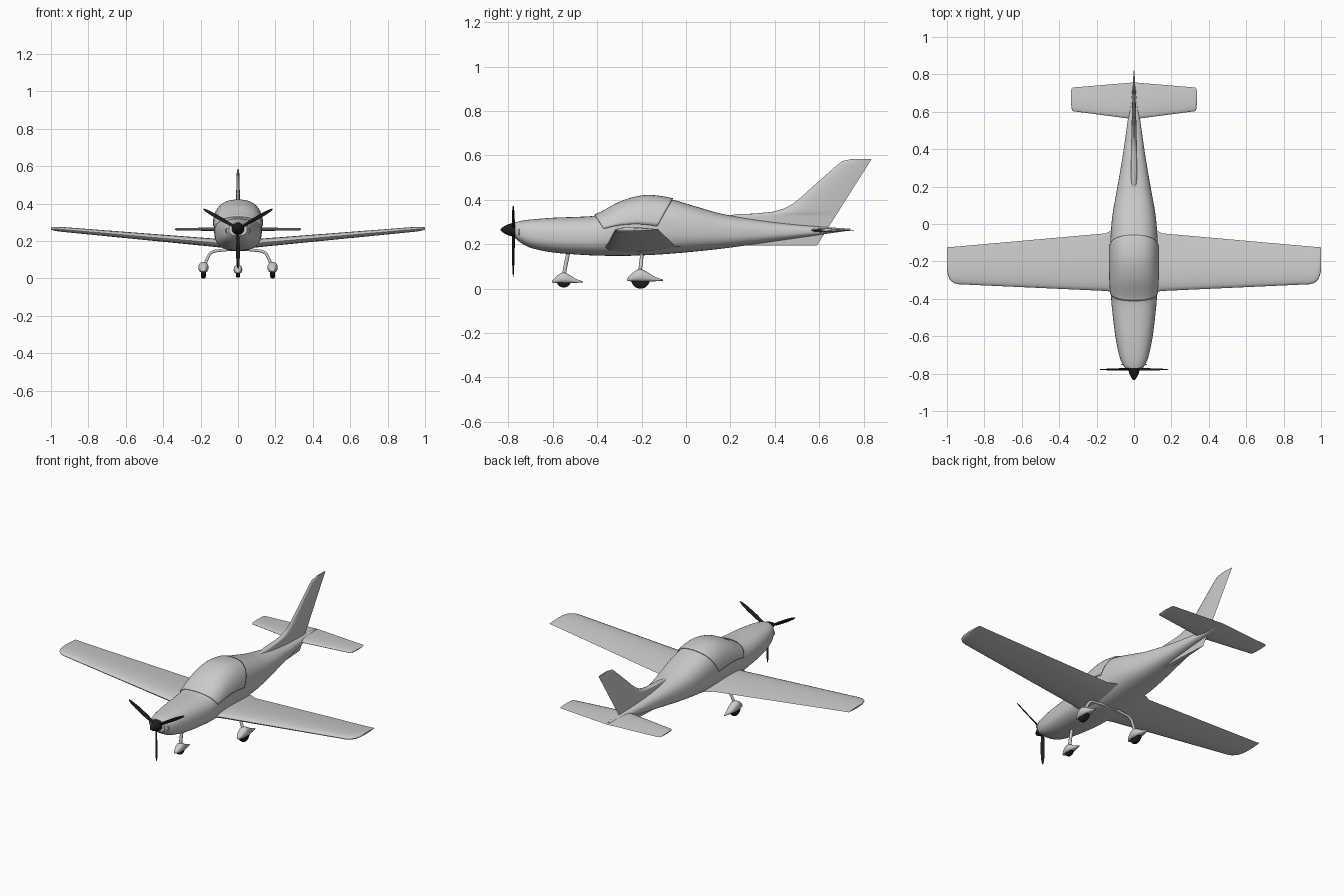
import bpy, bmesh, math
from mathutils import Vector, Matrix

if "Cube" in bpy.data.objects:
    bpy.data.objects.remove(bpy.data.objects["Cube"])


def material(name, rgb):
    m = bpy.data.materials.new(name)
    m.diffuse_color = (*rgb, 1)
    m.use_nodes = True
    m.node_tree.nodes["Principled BSDF"].inputs["Base Color"].default_value = m.diffuse_color
    return m


GREY = material("airframe_grey", (0.6, 0.6, 0.6))
BLACK = material("black", (0.012, 0.012, 0.012))


def finish(name, mesh, mat, angle=40):
    mesh.materials.clear()
    mesh.materials.append(mat)
    mesh.shade_smooth()
    mesh.set_sharp_from_angle(angle=math.radians(angle))
    ob = bpy.data.objects.new(name, mesh)
    bpy.context.collection.objects.link(ob)
    return ob


def loft(name, rings, mat, closed=True, angle=40):
    """Skin a list of point rings; closed rings get end caps."""
    bm = bmesh.new()
    vr = [[bm.verts.new(p) for p in r] for r in rings]
    n = len(vr[0])
    for a, b in zip(vr, vr[1:]):
        for i in range(n if closed else n - 1):
            j = (i + 1) % n
            bm.faces.new((a[i], a[j], b[j], b[i]))
    if closed:
        bm.faces.new(vr[0])
        bm.faces.new(vr[-1])
    bmesh.ops.recalc_face_normals(bm, faces=bm.faces)
    mesh = bpy.data.meshes.new(name)
    bm.to_mesh(mesh)
    bm.free()
    return finish(name, mesh, mat, angle)


def spline(table, y):
    """Smooth interpolation of a station table keyed on its first column."""
    i = max(0, min(len(table) - 2, sum(1 for r in table if r[0] <= y) - 1))
    a, b = table[i], table[i + 1]
    h = b[0] - a[0]
    t = (y - a[0]) / h
    p, q = table[max(i - 1, 0)], table[min(i + 2, len(table) - 1)]
    out = []
    for k in range(1, len(a)):
        ma = (b[k] - p[k]) / (b[0] - p[0]) * h
        mb = (q[k] - a[k]) / (q[0] - a[0]) * h
        out.append((2*t**3 - 3*t*t + 1) * a[k] + (t**3 - 2*t*t + t) * ma
                   + (3*t*t - 2*t**3) * b[k] + (t**3 - t*t) * mb)
    return out


def section(table, y, t, n=2.5, grow=1.0):
    """Point at angle t on the rounded-square section at station y."""
    w, bot, top = spline(table, y)
    c = bot + 0.45 * (top - bot)
    cs, sn = math.cos(t), math.sin(t)
    h = (top - c) if sn >= 0 else (c - bot)
    x = math.copysign(abs(cs) ** (2 / n), cs) * w
    z = math.copysign(abs(sn) ** (2 / n), sn) * h
    return Vector((x * grow, y, c + z * grow))


def body(name, table, steps, sides, mat, n, at=(0, 0, 0), s=1.0):
    y0, y1 = table[0][0], table[-1][0]
    rings = []
    for i in range(steps + 1):
        y = y0 + (y1 - y0) * i / steps
        rings.append([section(table, y, 2 * math.pi * k / sides, n) * s + Vector(at)
                      for k in range(sides)])
    return loft(name, rings, mat)


def foil(le, te, th, n=12):
    """Closed aerofoil outline as (chord position, offset) pairs."""
    def half(c):
        return 5 * th * (.2969 * c**.5 - .126*c - .3516*c*c + .2843*c**3 - .1036*c**4)
    cs = [(1 - math.cos(math.pi * i / n)) / 2 for i in range(n + 1)]
    pts = [(c, half(c)) for c in reversed(cs)] + [(c, -half(c)) for c in cs[1:]]
    return [(le + (te - le) * c, o) for c, o in pts]


def surface(name, stations):
    """Symmetric wing from (x, leading y, trailing y, z, thickness)."""
    full = [(-s[0], *s[1:]) for s in reversed(stations) if s[0] > 0] + stations
    loft(name, [[(x, y, z + o) for y, o in foil(le, te, th)]
                for x, le, te, z, th in full], GREY)


# Fuselage: y, half width, bottom, top
HULL = [(-.77, .048, .228, .298), (-.745, .064, .207, .305), (-.70, .08, .184, .311),
        (-.60, .10, .163, .319), (-.45, .118, .151, .325), (-.40, .122, .149, .332),
        (-.30, .127, .147, .384), (-.22, .128, .149, .409), (-.15, .128, .152, .414),
        (-.06, .125, .158, .400), (.05, .115, .168, .368), (.17, .094, .181, .335),
        (.35, .063, .206, .305), (.55, .034, .235, .283), (.74, .006, .262, .270)]
body("fuselage", HULL, 76, 48, GREY, 2.5)

# Canopy: slightly proud shell with slanted front and rear edges
rings = []
for i in range(31):
    u = i / 30
    t0 = 0.22 * (1 - u) + 0.04 * u
    row = []
    for k in range(33):
        v = k / 32
        rise = max(0, math.sin(math.pi * v)) ** 0.8
        y = (-.37 - .04 * rise) * (1 - u) + (-.13 + .07 * rise) * u
        row.append(section(HULL, y, t0 + (math.pi - 2 * t0) * v, 2.5, 1.022))
    rings.append(row)
canopy = loft("canopy", rings, GREY, closed=False)
mod = canopy.modifiers.new("thickness", 'SOLIDIFY')
mod.thickness = 0.008
mod.offset = 0

# Wing and tailplane
surface("wing", [(0, -.368, -.02, .181, .046), (.105, -.364, -.025, .189, .046),
                 (.15, -.358, -.05, .193, .044), (.94, -.322, -.12, .262, .026),
                 (.965, -.315, -.122, .264, .024), (.985, -.297, -.123, .266, .02),
                 (.995, -.272, -.124, .267, .016), (1.0, -.245, -.125, .267, .01)])
surface("tailplane", [(0, .56, .757, .263, .02), (.325, .603, .73, .263, .014),
                      (.332, .61, .727, .263, .01), (.336, .64, .715, .263, .005)])

# Fin with dorsal fillet and ventral keel: z, leading y, thickness
FIN = [(.195, .15, .03), (.265, .16, .034), (.325, .165, .034), (.335, .23, .032),
       (.338, .31, .03), (.346, .39, .028), (.36, .44, .026), (.38, .478, .024),
       (.41, .516, .022), (.45, .56, .02), (.51, .628, .017), (.56, .685, .014),
       (.575, .705, .012), (.583, .745, .008)]
loft("fin", [[(o, y, z) for y, o in foil(le, .59 + (z - .195) * .633, th)]
             for z, le, th in FIN], GREY)

# Spinner
spin = [(-.835, .002), (-.83, .008), (-.82, .015), (-.80, .025), (-.78, .031),
        (-.765, .033), (-.75, .033)]
loft("spinner", [[(r * math.cos(a), y, .265 + r * math.sin(a))
                  for a in (2 * math.pi * k / 24 for k in range(24))]
                 for y, r in spin], BLACK)

# Propeller blades: radius, chord, thickness, twist
BLADE = [(.015, .014, .011, 50), (.045, .018, .009, 42), (.09, .023, .006, 32),
         (.15, .022, .004, 25), (.195, .015, .003, 20), (.213, .005, .002, 18)]
for n, ang in enumerate((30, 150, 270)):
    turn = Matrix.Rotation(-math.radians(ang), 3, 'Y')
    rings = []
    for r, ch, th, tw in BLADE:
        twist = Matrix.Rotation(math.radians(tw), 3, 'X')
        rings.append([turn @ (twist @ Vector((0, o, c)) + Vector((r, 0, 0)))
                      + Vector((0, -.778, .265)) for c, o in foil(-ch / 2, ch / 2, th, 6)])
    loft(f"propeller_blade_{n + 1}", rings, BLACK)


def tube(name, points, radius):
    """Round bar along a smooth path."""
    cu = bpy.data.curves.new(name, 'CURVE')
    cu.dimensions = '3D'
    cu.bevel_depth = radius
    cu.bevel_resolution = 3
    cu.use_fill_caps = True
    sp = cu.splines.new('BEZIER')
    sp.bezier_points.add(len(points) - 1)
    for bp, p in zip(sp.bezier_points, points):
        bp.co = p
        bp.handle_left_type = bp.handle_right_type = 'AUTO'
    tmp = bpy.data.objects.new(name + "_path", cu)
    mesh = bpy.data.meshes.new_from_object(tmp)
    bpy.data.objects.remove(tmp)
    finish(name, mesh, GREY)


def wheel(name, x, y, z, r, w):
    prof = [(-.5, .75), (-.4, .94), (-.2, 1), (.2, 1), (.4, .94), (.5, .75)]
    loft(name, [[(x + f * w, y + r * g * math.cos(a), z + r * g * math.sin(a))
                 for a in (2 * math.pi * k / 32 for k in range(32))]
                for f, g in prof], BLACK)


# Landing gear: wheel fairings as y, half width, bottom, top
PANT = [(-.058, .005, .036, .044), (-.05, .012, .034, .054), (-.03, .021, .032, .073),
        (0, .027, .031, .088), (.03, .024, .031, .077), (.065, .015, .033, .055),
        (.105, .003, .035, .041)]
for side, s in (("left", 1), ("right", -1)):
    body(f"main_fairing_{side}", PANT, 24, 24, GREY, 2.4, (s * .185, -.208, 0))
    wheel(f"main_wheel_{side}", s * .185, -.205, .042, .042, .026)
    tube(f"main_leg_{side}", [(0, -.2, .155), (s * .09, -.2, .15), (s * .142, -.2, .138),
                              (s * .165, -.204, .105), (s * .178, -.208, .07)], .008)
    # Cowl air intake rims
    bpy.ops.mesh.primitive_torus_add(location=(s * .054, -.752, .255), major_radius=.012,
                                     minor_radius=.003, rotation=(math.pi / 2, 0, 0))
    rim = bpy.context.object
    rim.name = f"intake_rim_{side}"
    rim.data.materials.append(GREY)
    rim.data.shade_smooth()

body("nose_fairing", PANT, 24, 24, GREY, 2.4, (0, -.553, -.002), .85)
wheel("nose_wheel", 0, -.55, .038, .033, .024)
tube("nose_leg", [(0, -.528, .17), (0, -.54, .115), (0, -.55, .06)], .009)
